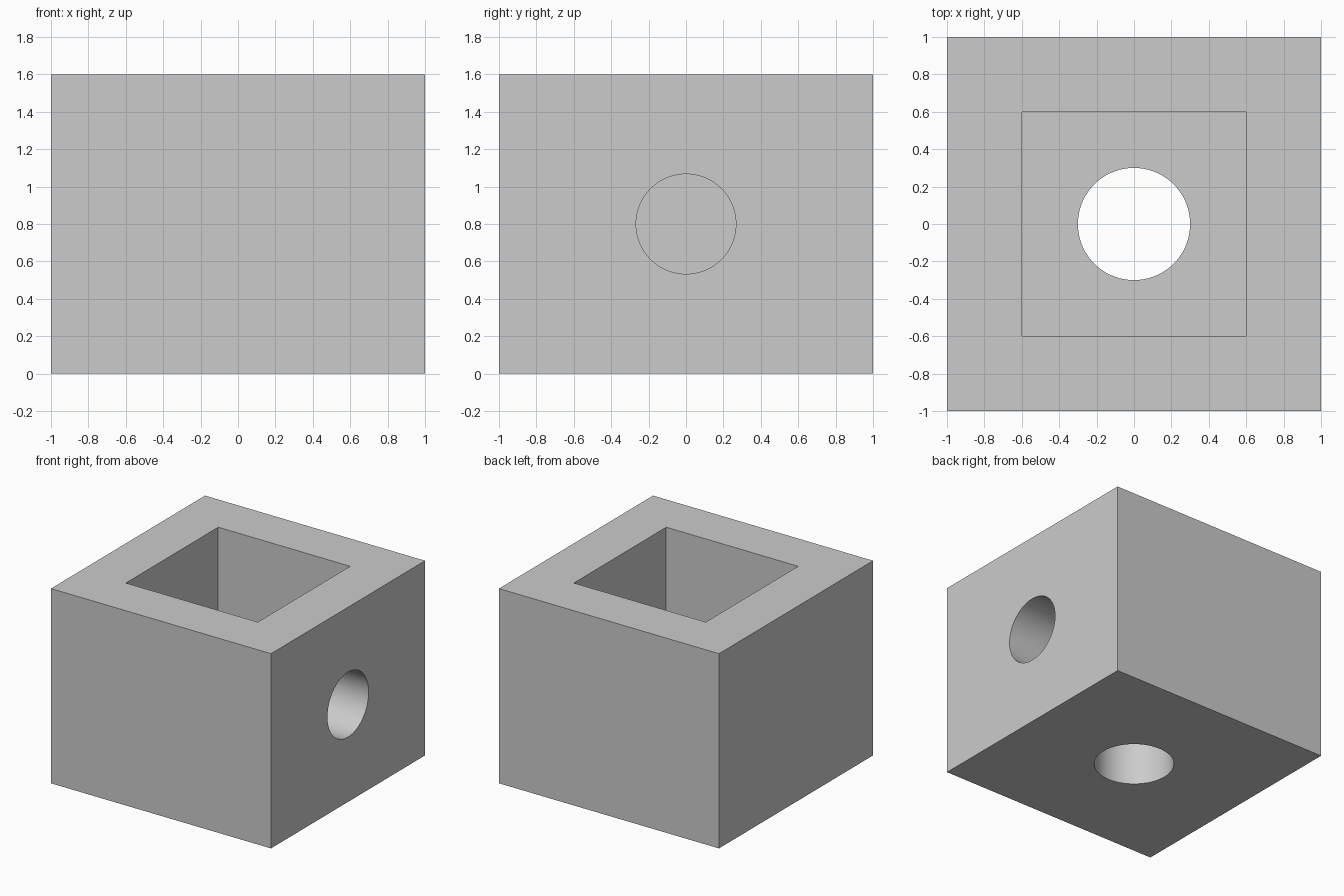
import bpy
import math

default_cube = bpy.data.objects.get("Cube")
if default_cube:
    bpy.data.objects.remove(default_cube, do_unlink=True)

WIDTH, HEIGHT, WALL = 2.0, 1.6, 0.4

grey = bpy.data.materials.new("plain grey")
grey.use_nodes = True
colour = (0.6, 0.6, 0.6, 1.0)
grey.diffuse_color = colour
grey.node_tree.nodes["Principled BSDF"].inputs["Base Color"].default_value = colour


def add_box(name, size, bottom):
    bpy.ops.mesh.primitive_cube_add(size=1, location=(0, 0, bottom + size[2] / 2))
    box = bpy.context.object
    box.name = name
    box.scale = size
    bpy.ops.object.transform_apply(location=True, rotation=False, scale=True)
    box.data.materials.append(grey)
    return box


def add_cylinder(name, radius, depth, location, rotation=(0, 0, 0)):
    bpy.ops.mesh.primitive_cylinder_add(vertices=96, radius=radius, depth=depth,
                                        location=location, rotation=rotation)
    cylinder = bpy.context.object
    cylinder.name = name
    cylinder.data.materials.append(grey)
    return cylinder


def cut(target, cutter):
    modifier = target.modifiers.new(cutter.name, "BOOLEAN")
    modifier.operation = "DIFFERENCE"
    modifier.solver = "EXACT"
    modifier.object = cutter
    bpy.context.view_layer.objects.active = target
    bpy.ops.object.modifier_apply(modifier=modifier.name)
    bpy.data.objects.remove(cutter, do_unlink=True)


# Solid block
block = add_box("hollow_block", (WIDTH, WIDTH, HEIGHT), 0)

# Square cavity, open at the top
inner = WIDTH - 2 * WALL
cut(block, add_box("cavity", (inner, inner, HEIGHT), WALL))

# Round hole through the floor
cut(block, add_cylinder("floor_hole", 0.3, 1.0, (0, 0, 0)))

# Round hole through the +x wall
cut(block, add_cylinder("side_hole", 0.267, 1.0, (WIDTH / 2, 0, HEIGHT / 2),
                        (0, math.pi / 2, 0)))

# Smooth bores, sharp edges
bpy.ops.object.select_all(action="DESELECT")
block.select_set(True)
bpy.context.view_layer.objects.active = block
bpy.ops.object.shade_smooth_by_angle(angle=math.radians(30))
